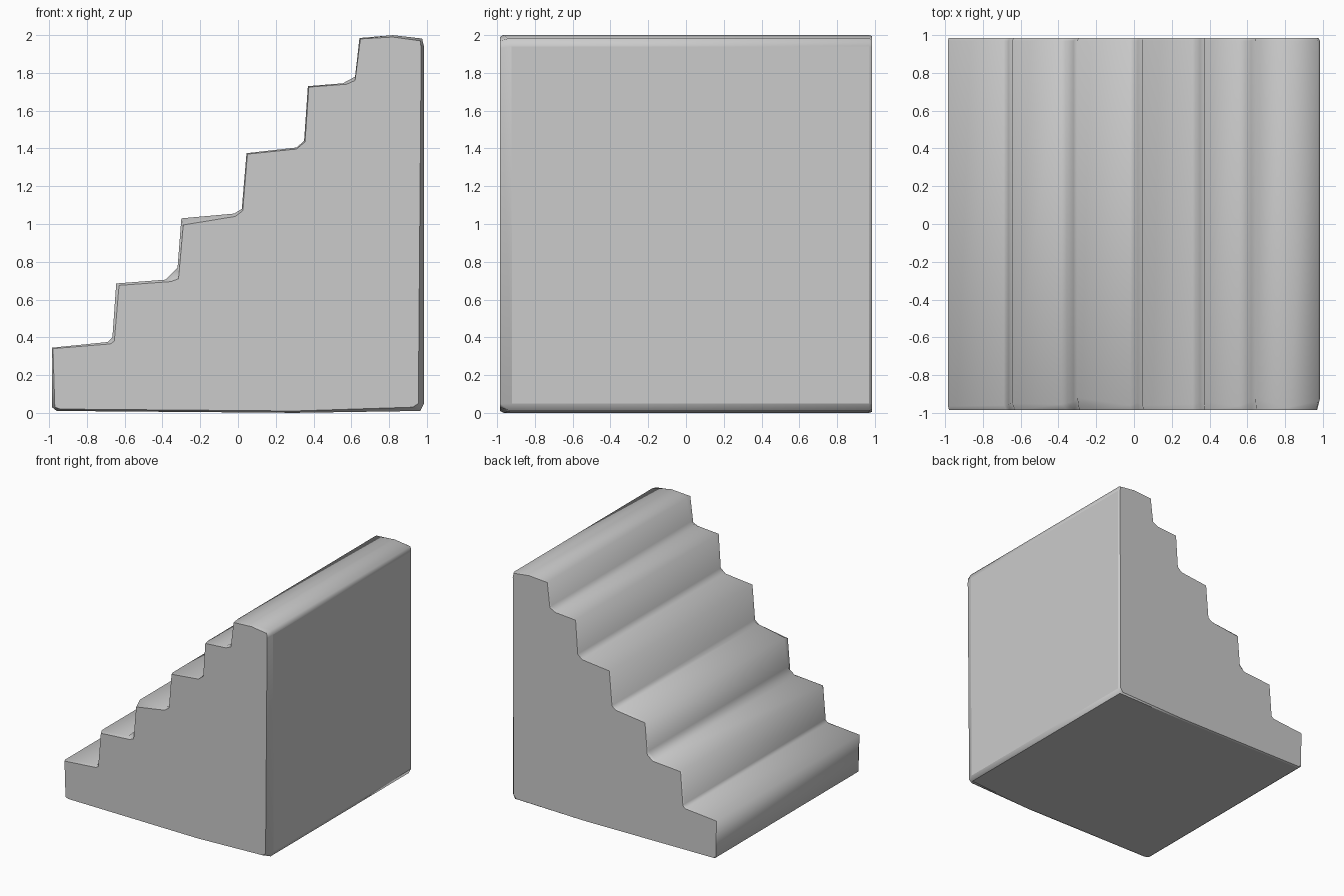
import bpy, bmesh

# Worn outline of the stair block: x, z, y of its front edge, inset (dx, dz) of the front face
OUTLINE = [
    (-0.96, 0.01, -0.955, 0.02, 0.01),
    (-0.985, 0.03, -0.965, 0.015, 0.0),
    (-0.985, 0.345, -0.965, 0.005, -0.005),
    (-0.69, 0.375, -0.96, 0.015, -0.01),
    (-0.665, 0.40, -0.955, 0.01, -0.02),
    (-0.645, 0.685, -0.95, 0.015, -0.01),
    (-0.385, 0.705, -0.955, 0.03, -0.01),
    (-0.32, 0.77, -0.94, 0.005, -0.06),
    (-0.30, 1.03, -0.92, 0.01, -0.035),
    (-0.02, 1.055, -0.96, 0.005, -0.015),
    (0.02, 1.08, -0.945, 0.005, -0.01),
    (0.045, 1.375, -0.96, 0.005, -0.005),
    (0.31, 1.405, -0.955, 0.0, -0.008),
    (0.35, 1.44, -0.945, 0.005, -0.005),
    (0.37, 1.73, -0.94, 0.005, -0.005),
    (0.555, 1.745, -0.965, 0.02, -0.005),
    (0.62, 1.78, -0.94, 0.0, -0.02),
    (0.643, 1.985, -0.925, 0.005, -0.005),
    (0.82, 2.0, -0.97, 0.0, -0.01),
    (0.975, 1.982, -0.94, -0.01, -0.012),
    (0.985, 1.94, -0.925, -0.015, -0.01),
    (0.985, 0.05, -0.92, -0.03, 0.0),
    (0.965, 0.01, -0.93, -0.04, 0.02),
    (0.3, 0.0, -0.965, 0.0, 0.01),
]

bm = bmesh.new()


def ring(points):
    return [bm.verts.new(p) for p in points]


def bridge(a, b):
    n = len(a)
    for i in range(n):
        j = (i + 1) % n
        bm.faces.new((a[i], a[j], b[j], b[i]))


# Front face, worn front rim, treads running back, slim back rim
front = ring([(x + dx, -0.985, z + dz) for x, z, y, dx, dz in OUTLINE])
rim = ring([(x, y, z) for x, z, y, dx, dz in OUTLINE])
back_rim = ring([(x, 0.97, z) for x, z, y, dx, dz in OUTLINE])
back = ring([(x + dx * 0.5, 0.985, z + dz * 0.5) for x, z, y, dx, dz in OUTLINE])
for a, b in ((front, rim), (rim, back_rim), (back_rim, back)):
    bridge(a, b)
caps = [bm.faces.new(front), bm.faces.new(back)]
bmesh.ops.recalc_face_normals(bm, faces=bm.faces[:])
for f in bm.faces:
    f.smooth = True

# Crisp borders on the ends, the tall right wall and the underside
bm.normal_update()
hard = caps + [f for f in bm.faces
               if f.calc_area() > 0.5 and (f.normal.x > 0.9 or f.normal.z < -0.9)]
for f in hard:
    for e in f.edges:
        if e.calc_face_angle(0) > 0.1:
            e.smooth = False

mesh = bpy.data.meshes.new("stair_block")
bm.to_mesh(mesh)
bm.free()
stairs = bpy.data.objects.new("stair_block", mesh)
bpy.context.collection.objects.link(stairs)
